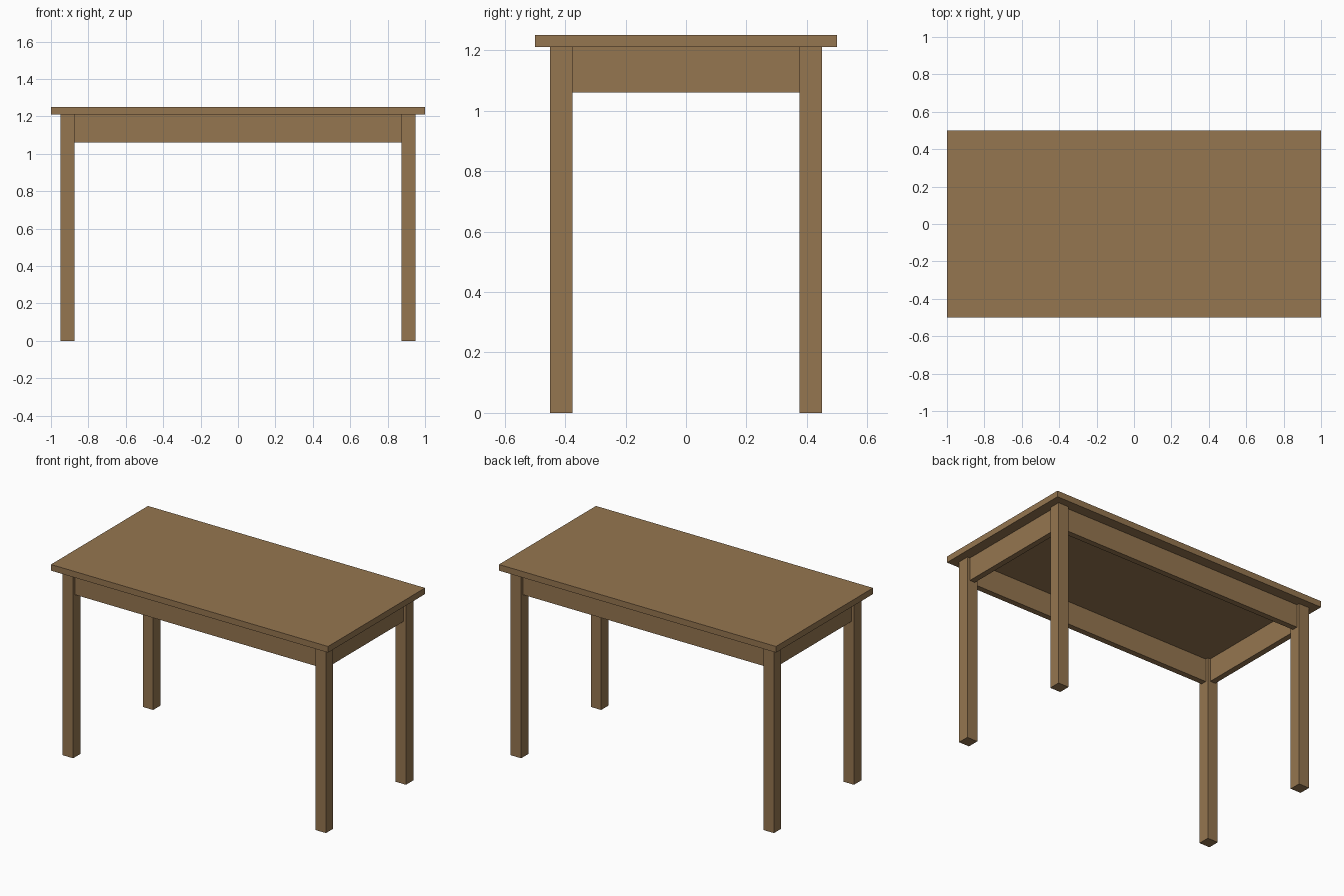
import bpy

if "Cube" in bpy.data.objects:
    bpy.data.objects.remove(bpy.data.objects["Cube"])

wood = bpy.data.materials.new("brown wood")
wood.diffuse_color = (0.30, 0.18, 0.08, 1.0)
wood.use_nodes = True
wood.node_tree.nodes["Principled BSDF"].inputs["Base Color"].default_value = wood.diffuse_color


def box(name, center, size):
    """Axis-aligned box with the wood material."""
    bpy.ops.mesh.primitive_cube_add(size=1, location=center)
    obj = bpy.context.object
    obj.name = name
    obj.scale = size
    bpy.ops.object.transform_apply(location=False, rotation=False, scale=True)
    obj.data.materials.append(wood)
    return obj


TOP, UNDER = 1.25, 1.21          # tabletop faces
LEG = 0.075                      # square leg width
LEG_X, LEG_Y = 0.9125, 0.4125    # leg centres
APRON_H, APRON_T = 0.15, 0.0375  # apron height and thickness

# Tabletop
box("tabletop", (0, 0, (TOP + UNDER) / 2), (2, 1, TOP - UNDER))

# Four corner legs
for sx, side in ((-1, "left"), (1, "right")):
    for sy, end in ((-1, "front"), (1, "back")):
        box(f"{end}_{side}_leg", (sx * LEG_X, sy * LEG_Y, UNDER / 2), (LEG, LEG, UNDER))

# Aprons set between the legs, centred on the leg thickness
apron_z = UNDER - APRON_H / 2
for s, long_name, short_name in ((-1, "front", "left"), (1, "back", "right")):
    box(f"{long_name}_apron", (0, s * LEG_Y, apron_z), (2 * LEG_X - LEG, APRON_T, APRON_H))
    box(f"{short_name}_apron", (s * LEG_X, 0, apron_z), (APRON_T, 2 * LEG_Y - LEG, APRON_H))
